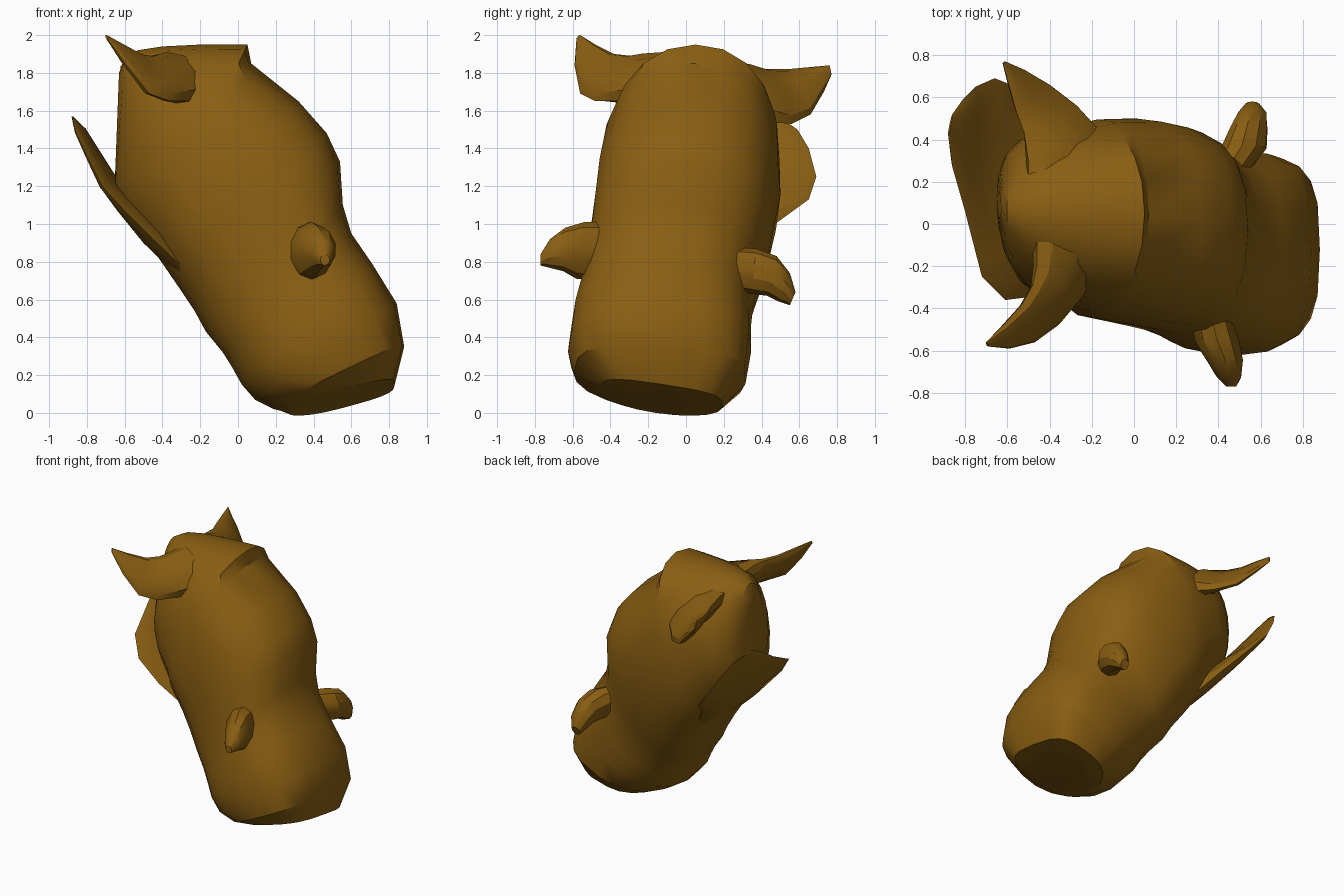
import bpy, bmesh, math
from mathutils import Vector as V

hide = bpy.data.materials.new("brown_hide")
hide.diffuse_color = (0.25, 0.112, 0.006, 1)


def loft(name, sections, sides):
    """Skin rings; section = (point A, point B, half-width vector, roundness at A, at B)."""
    bm = bmesh.new()
    rings = []
    for a, b, w, *p in sections:
        a, b, w = V(a), V(b), V(w)
        pa, pb = p or (2, 2)
        ring = []
        for i in range(sides):
            t = 2 * math.pi * i / sides
            c, s = math.cos(t), math.sin(t)
            e = 2 / (pa if c > 0 else pb)
            c = math.copysign(abs(c) ** e, c)
            s = math.copysign(abs(s) ** e, s)
            ring.append(bm.verts.new((a + b) / 2 + (a - b) / 2 * c + w * s))
        rings.append(ring)
    for r, q in zip(rings, rings[1:]):
        for i in range(sides):
            j = (i + 1) % sides
            bm.faces.new((r[i], r[j], q[j], q[i]))
    bm.faces.new(rings[0])
    bm.faces.new(rings[-1])
    bmesh.ops.recalc_face_normals(bm, faces=bm.faces)
    me = bpy.data.meshes.new(name)
    bm.to_mesh(me)
    bm.free()
    ob = bpy.data.objects.new(name, me)
    bpy.context.collection.objects.link(ob)
    me.materials.append(hide)
    bpy.context.view_layer.objects.active = ob
    ob.select_set(True)
    bpy.ops.object.shade_smooth_by_angle(angle=math.radians(30))
    ob.select_set(False)
    return ob


# Head: brow edge (x, z), jaw edge (x, z), y of brow, y of jaw, half width, roundness
profile = [
    (-0.63, 1.80, -0.65, 1.28, 0.07, 0.12, 0.06, 2.0, 2.0),
    (-0.60, 1.88, -0.65, 1.20, 0.06, 0.12, 0.16, 2.0, 2.0),
    (-0.53, 1.92, -0.64, 1.13, 0.06, 0.10, 0.26, 2.0, 2.0),
    (-0.40, 1.94, -0.61, 1.07, 0.05, 0.07, 0.35, 2.0, 2.1),
    (-0.20, 1.95, -0.55, 0.99, 0.05, 0.04, 0.41, 2.0, 2.3),
    (0.05, 1.95, -0.46, 0.88, 0.05, 0.02, 0.45, 2.1, 2.4),
    (0.07, 1.85, -0.42, 0.82, 0.04, 0.01, 0.47, 2.4, 2.4),
    (0.32, 1.65, -0.31, 0.66, 0.02, 0.00, 0.49, 2.5, 2.4),
    (0.47, 1.48, -0.23, 0.54, 0.00, -0.03, 0.485, 2.5, 2.4),
    (0.54, 1.33, -0.17, 0.43, -0.02, -0.05, 0.48, 2.5, 2.4),
    (0.555, 1.10, -0.08, 0.32, -0.06, -0.09, 0.465, 2.5, 2.4),
    (0.60, 0.95, -0.03, 0.24, -0.09, -0.12, 0.465, 2.6, 2.3),
    (0.71, 0.79, 0.02, 0.15, -0.12, -0.14, 0.475, 2.7, 2.3),
    (0.84, 0.58, 0.09, 0.07, -0.13, -0.15, 0.485, 2.9, 2.2),
    (0.88, 0.35, 0.19, 0.02, -0.12, -0.16, 0.455, 3.2, 2.0),
    (0.83, 0.15, 0.27, 0.00, -0.12, -0.16, 0.33, 3.4, 2.0),
]
tilt = {len(profile) - 2: -0.03, len(profile) - 1: -0.05}
loft("head", [((ux, yu, uz), (lx, yl, lz), (0, w, tilt.get(n, 0)), pu, pl)
              for n, (ux, uz, lx, lz, yu, yl, w, pu, pl) in enumerate(profile)], 20)

# Ears: flattened leaf shapes sweeping up and back from a thick root
loft("right_ear", [
    ((-0.18, -0.18, 1.66), (-0.46, -0.06, 1.88), (-0.09, 0.04, -0.09)),
    ((-0.26, -0.34, 1.65), (-0.46, -0.20, 1.89), (-0.06, 0.03, -0.06)),
    ((-0.36, -0.48, 1.65), (-0.48, -0.29, 1.89), (-0.035, 0.017, -0.035)),
    ((-0.47, -0.56, 1.69), (-0.53, -0.38, 1.90), (-0.03, 0.015, -0.03)),
    ((-0.59, -0.59, 1.84), (-0.62, -0.48, 1.95), (-0.02, 0.01, -0.02)),
    ((-0.69, -0.58, 1.98), (-0.70, -0.56, 2.00), (-0.005, 0, -0.005)),
], 10)
loft("left_ear", [
    ((-0.14, 0.28, 1.56), (-0.50, 0.12, 1.85), (-0.09, -0.05, -0.08)),
    ((-0.18, 0.44, 1.54), (-0.50, 0.30, 1.84), (-0.07, -0.04, -0.06)),
    ((-0.27, 0.56, 1.53), (-0.52, 0.43, 1.82), (-0.04, -0.02, -0.03)),
    ((-0.40, 0.66, 1.58), (-0.56, 0.54, 1.82), (-0.03, -0.015, -0.02)),
    ((-0.52, 0.73, 1.70), (-0.59, 0.65, 1.83), (-0.02, -0.01, -0.015)),
    ((-0.61, 0.77, 1.79), (-0.62, 0.76, 1.84), (-0.005, 0, -0.005)),
], 10)

# Skin flap hanging off the back of the neck
loft("neck_flap", [
    ((-0.26, 0.24, 0.74), (-0.26, -0.26, 0.74), (0.05, 0, 0.03)),
    ((-0.44, 0.43, 0.97), (-0.45, -0.34, 0.92), (0.06, 0, 0.04)),
    ((-0.56, 0.65, 1.13), (-0.61, -0.36, 1.08), (0.045, 0, 0.03)),
    ((-0.66, 0.69, 1.25), (-0.72, -0.25, 1.20), (0.03, 0, 0.02)),
    ((-0.75, 0.65, 1.40), (-0.80, 0.06, 1.36), (0.02, 0, 0.015)),
    ((-0.81, 0.59, 1.50), (-0.86, 0.27, 1.49), (0.015, 0, 0.01)),
    ((-0.86, 0.52, 1.55), (-0.88, 0.42, 1.57), (0.004, 0, 0.003)),
], 12)

# Rounded knobs on either side of the muzzle
loft("right_knob", [
    ((0.36, -0.40, 1.01), (0.36, -0.48, 0.70), (0.10, 0, 0)),
    ((0.39, -0.54, 1.01), (0.40, -0.58, 0.71), (0.11, 0, 0)),
    ((0.43, -0.64, 0.98), (0.43, -0.65, 0.75), (0.09, 0, 0)),
    ((0.45, -0.72, 0.92), (0.45, -0.73, 0.77), (0.06, 0, 0)),
    ((0.46, -0.77, 0.84), (0.46, -0.77, 0.78), (0.025, 0, 0)),
], 10)
loft("left_knob", [
    ((0.40, 0.20, 0.88), (0.42, 0.20, 0.66), (0.10, 0, 0)),
    ((0.51, 0.37, 0.87), (0.53, 0.35, 0.63), (0.11, 0, 0)),
    ((0.54, 0.48, 0.83), (0.55, 0.43, 0.62), (0.09, 0, 0)),
    ((0.56, 0.55, 0.74), (0.56, 0.49, 0.59), (0.07, 0, 0)),
    ((0.56, 0.58, 0.64), (0.56, 0.55, 0.57), (0.035, 0, 0)),
], 10)
